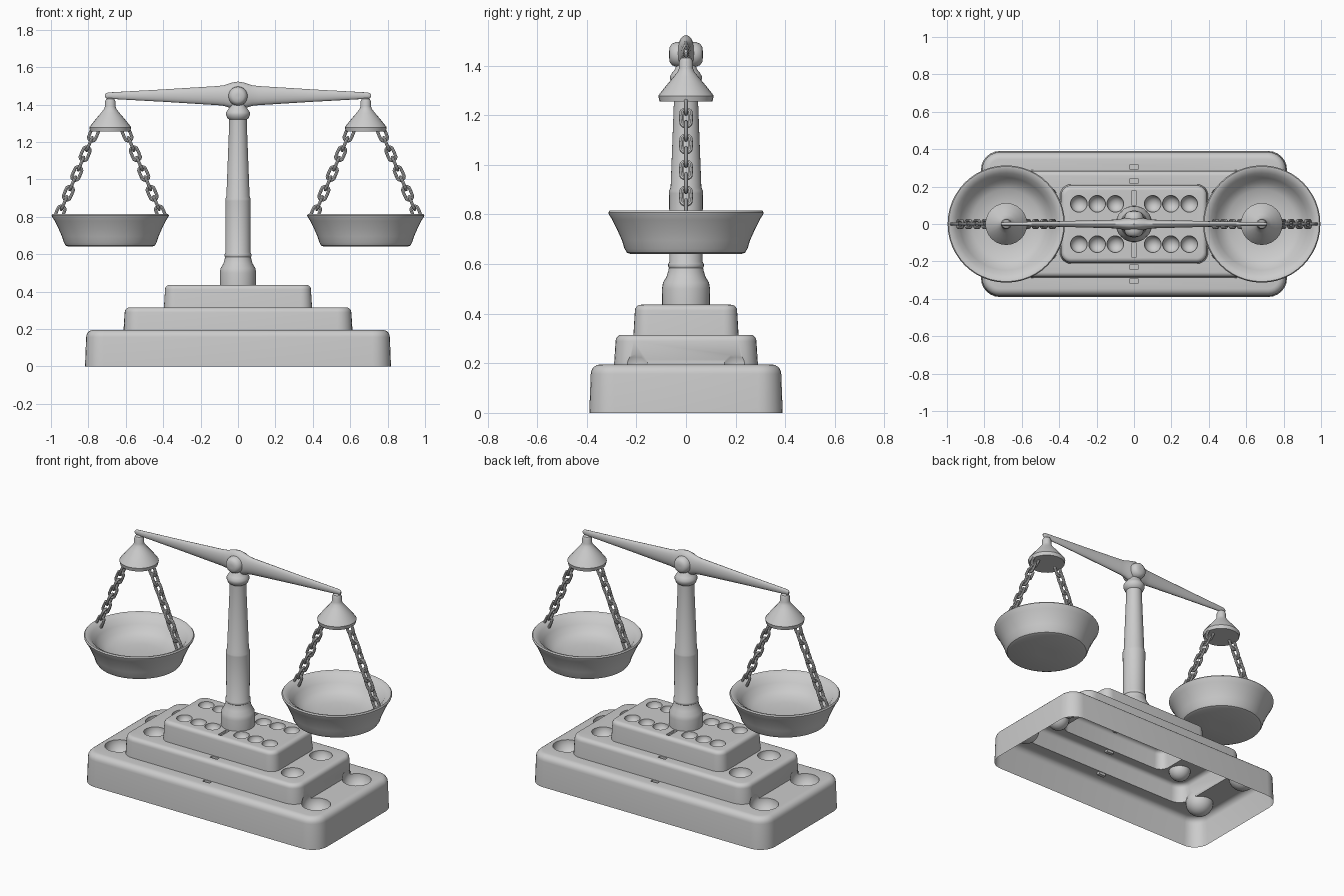
import bpy, bmesh
from math import sin, cos, pi
from mathutils import Vector, Matrix

if "Cube" in bpy.data.objects:
    bpy.data.objects.remove(bpy.data.objects["Cube"])


def finish(name, bm, angle=0.6):
    bmesh.ops.recalc_face_normals(bm, faces=bm.faces)
    me = bpy.data.meshes.new(name)
    bm.to_mesh(me)
    bm.free()
    ob = bpy.data.objects.new(name, me)
    bpy.context.collection.objects.link(ob)
    smooth(ob, angle)
    return ob


def smooth(ob, angle):
    bpy.ops.object.select_all(action='DESELECT')
    bpy.context.view_layer.objects.active = ob
    ob.select_set(True)
    bpy.ops.object.shade_smooth_by_angle(angle=angle)


def loft(bm, loops, caps=True, wrap=False):
    """Skin a list of closed point loops."""
    rings = [[bm.verts.new(p) for p in lp] for lp in loops]
    n = len(rings[0])
    pairs = list(zip(rings, rings[1:])) + ([(rings[-1], rings[0])] if wrap else [])
    for a, b in pairs:
        for i in range(n):
            j = (i + 1) % n
            bm.faces.new((a[i], a[j], b[j], b[i]))
    if caps and not wrap:
        bm.faces.new(rings[0])
        bm.faces.new(rings[-1])


def lathe(name, profile, sides=32, matrix=Matrix(), angle=0.6):
    bm = bmesh.new()
    loft(bm, [[(r * cos(2 * pi * i / sides), r * sin(2 * pi * i / sides), z)
               for i in range(sides)] for r, z in profile])
    bm.transform(matrix)
    return finish(name, bm, angle)


def rounded_rect(hx, hy, r, z, n=7):
    pts = []
    for k, (sx, sy) in enumerate(((1, 1), (-1, 1), (-1, -1), (1, -1))):
        for i in range(n):
            a = (k + i / (n - 1)) * pi / 2
            pts.append((sx * (hx - r) + r * cos(a), sy * (hy - r) + r * sin(a), z))
    return pts


# Stepped base: three rounded tiers in one shell
bm = bmesh.new()
loops = []
for hx, hy, r, z0, z1, b in ((.818, .39, .1, 0, .195, .038),
                             (.612, .29, .08, .195, .315, .026),
                             (.396, .212, .06, .315, .436, .024)):
    loops.append(rounded_rect(hx, hy, r, z0))
    for i in range(6):
        a = i / 5 * pi / 2
        d = .006 + b * (1 - cos(a))
        loops.append(rounded_rect(hx - d, hy - d, r - d, z1 - b + b * sin(a)))
loft(bm, loops)
base = finish("stepped_base", bm)

# Cutters: round weight sockets, a centre slot and small notches
bm = bmesh.new()
sockets = [(x, .108, .436, .045) for x in (.1, .197, .295)]
sockets += [(.475, .14, .315, .065), (.68, .2, .195, .083)]
for x, y, z, r in sockets:
    for sx in (-1, 1):
        for sy in (-1, 1):
            bmesh.ops.create_uvsphere(bm, u_segments=24, v_segments=13, radius=r,
                                      matrix=Matrix.Translation((sx * x, sy * y, z)))
for s in (-1, 1):
    for y, z, w, l in ((.14, .436, .024, .08), (.23, .315, .05, .022), (.305, .195, .05, .022)):
        bmesh.ops.create_cube(bm, size=1, matrix=Matrix.Translation((0, s * y, z))
                              @ Matrix.Diagonal((w, l, .03, 1)))
cutter = finish("socket_cutter", bm)
cutter.hide_render = True
mod = base.modifiers.new("sockets", 'BOOLEAN')
mod.operation = 'DIFFERENCE'
mod.solver = 'EXACT'
mod.object = cutter
bpy.context.view_layer.objects.active = base
bpy.ops.object.modifier_apply(modifier=mod.name)
bpy.data.objects.remove(cutter)

# Open the underside
bm = bmesh.new()
bm.from_mesh(base.data)
under = [f for f in bm.faces if all(v.co.z < .001 for v in f.verts)]
bmesh.ops.delete(bm, geom=under, context='FACES')
bm.to_mesh(base.data)
bm.free()
smooth(base, .6)

# Column with flared foot, mid ring and capital
lathe("column", [(.096, .43), (.097, .50), (.093, .525), (.078, .55), (.071, .575), (.069, .585),
                 (.072, .59), (.072, .60), (.066, .61), (.068, .885), (.068, .895), (.062, .91),
                 (.047, 1.30), (.047, 1.32), (.057, 1.328), (.064, 1.345), (.064, 1.358),
                 (.055, 1.372), (.045, 1.385), (.035, 1.41)])

# Tapered beam with swollen centre
half = [(.03, .07, .035), (.055, .062, .031), (.075, .055, .027), (.11, .051, .023),
        (.4, .033, .015), (.69, .017, .010), (.705, .014, .008), (.712, .006, .004)]
sections = [(-x, h, w) for x, h, w in reversed(half)] + [(0, .075, .037)] + half
bm = bmesh.new()
loft(bm, [[(x, w * cos(2 * pi * i / 20), 1.448 + h * sin(2 * pi * i / 20))
           for i in range(20)] for x, h, w in sections])
finish("beam", bm)

# Pivot boss through the beam
lathe("pivot_boss", [(.012, -.068), (.03, -.066), (.043, -.057), (.05, -.04), (.052, -.02),
                     (.052, .02), (.05, .04), (.043, .057), (.03, .066), (.012, .068)], 24,
      Matrix.Translation((0, 0, 1.445)) @ Matrix.Rotation(pi / 2, 4, 'X'))


def chain(bm, top, bottom, links=9):
    """Alternating oval links between two points in the xz plane."""
    d = bottom - top
    axis = d.normalized()
    flat = Vector((0, 1, 0))
    for k in range(links):
        c = top + d * ((k + .5) / links)
        side = flat if k % 2 else axis.cross(flat)
        nrm = axis.cross(side)
        rings = []
        for i in range(20):
            a = 2 * pi * i / 20
            out = axis * cos(a) + side * sin(a)
            stretch = .018 if cos(a) > 1e-6 else -.018 if cos(a) < -1e-6 else 0
            p = c + axis * stretch + out * .0195
            rings.append([p + (out * cos(t) + nrm * sin(t)) * .0085
                          for t in (2 * pi * j / 8 for j in range(8))])
        loft(bm, rings, wrap=True)


# Hanger caps, chains and pans on both sides
for s, label in ((-1, "left"), (1, "right")):
    move = Matrix.Translation((s * .683, 0, 0))
    lathe(label + "_hanger_cap", [(.008, 1.436), (.022, 1.43), (.028, 1.415), (.028, 1.39),
                                  (.034, 1.375), (.05, 1.355), (.078, 1.322), (.106, 1.287),
                                  (.112, 1.278), (.107, 1.256), (.04, 1.256)], 24, move, .5)
    lathe(label + "_pan", [(.05, .64), (.222, .64), (.238, .646), (.248, .662), (.258, .695),
                           (.276, .735), (.297, .778), (.311, .80), (.3135, .808), (.308, .815),
                           (.298, .814), (.272, .798), (.247, .765), (.222, .732), (.185, .71),
                           (.12, .698), (.04, .695)], 48, move)
    bm = bmesh.new()
    for t in (-1, 1):
        chain(bm, Vector((s * .683 + t * .078, 0, 1.268)), Vector((s * .683 + t * .28, 0, .795)))
    finish(label + "_chains", bm)
